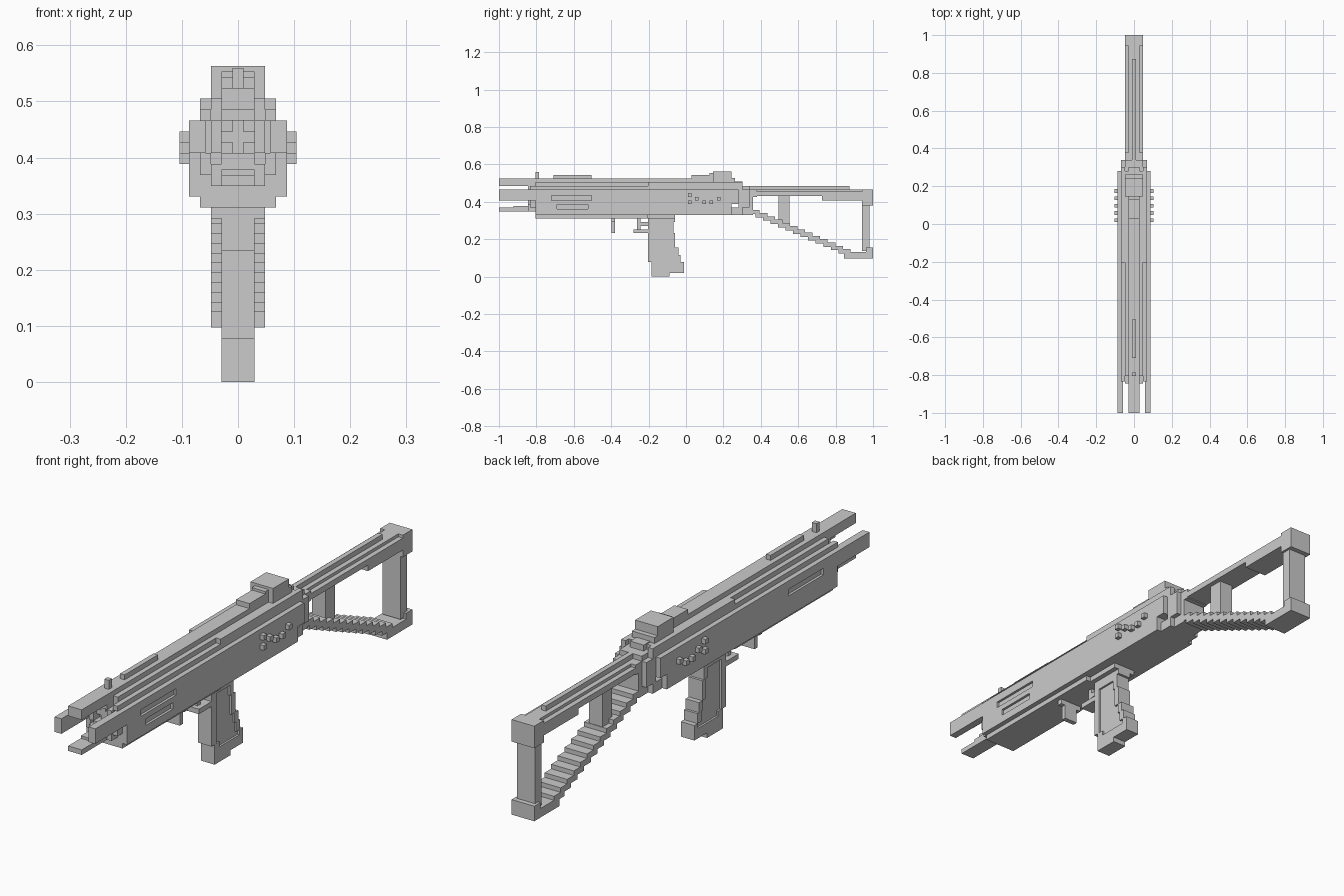
import bpy, bmesh

if "Cube" in bpy.data.objects:
    bpy.data.objects.remove(bpy.data.objects["Cube"])

V = 2 / 103  # size of one block; all coordinates below are in blocks


def part(name, boxes, mirror=False):
    """One object from boxes (x0, x1, y0, y1, z0, z1); y counts from the muzzle."""
    bm = bmesh.new()
    for x0, x1, y0, y1, z0, z1 in boxes:
        for s in ((1, -1) if mirror else (1,)):
            vs = bmesh.ops.create_cube(bm, size=1)["verts"]
            for v in vs:
                v.co = (s * ((x0 + x1) / 2 + v.co.x * (x1 - x0)) * V,
                        ((y0 + y1) / 2 + v.co.y * (y1 - y0)) * V - 1,
                        ((z0 + z1) / 2 + v.co.z * (z1 - z0)) * V)
    bmesh.ops.recalc_face_normals(bm, faces=bm.faces)
    me = bpy.data.meshes.new(name)
    bm.to_mesh(me)
    bm.free()
    ob = bpy.data.objects.new(name, me)
    bpy.context.collection.objects.link(ob)
    return ob


def mid(w, y0, y1, z0, z1):
    """Box centred on x with half width w."""
    return (-w, w, y0, y1, z0, z1)


# Receiver with two shallow slots in each side
body = part("receiver", [mid(4.5, 10, 64, 17, 24)])
slots = part("slot_cutter", [(4, 6, 14.5, 25.5, 21, 22.3),
                             (4, 6, 16, 24.5, 18.6, 19.9)], mirror=True)
slots.hide_render = True
slots.hide_viewport = True
mod = body.modifiers.new("slots", "BOOLEAN")
mod.operation = "DIFFERENCE"
mod.solver = "EXACT"
mod.object = slots

part("receiver_underside", [mid(3.5, 10, 41, 16, 17)])
part("receiver_rear", [mid(4.5, 64, 66, 20, 24), mid(3.5, 66, 69, 19, 24),
                       mid(2.5, 66, 70, 17, 22), mid(3.5, 64, 67, 17, 19)])

# Stepped upper cover, centre rail and shoulder strips
part("upper_cover", [mid(3.5, 10, 67, 24, 25), mid(2.5, 10, 66, 25, 26),
                     mid(2.5, 67, 69, 24, 25)])
part("top_rail", [mid(1.5, 0, 64, 25, 27)])
part("shoulder_strip", [(2.5, 3.5, 41, 67, 25, 26)], mirror=True)
part("rail_pad", [mid(0.5, 15, 25.5, 27, 28)])

# Sights
part("front_sight", [mid(0.5, 10, 11, 27, 28.8)])
part("rear_sight", [mid(1.5, 53, 59, 27, 28), mid(2.5, 59, 64, 26, 29),
                    mid(1.5, 58, 59, 28, 28.5), mid(2.5, 64, 65, 26, 27.2),
                    mid(1.5, 65, 67, 25, 26.2)])

# Muzzle prongs
part("side_prong", [(3, 4.5, 0, 10, 21, 24)], mirror=True)
part("lower_prong", [mid(1.5, 0, 10, 18, 19), mid(1.5, 4, 10, 19, 19.5),
                     mid(2.5, 8, 10, 18, 20)])

# Barrel: a blocky ring around a cross-shaped core
C = 22.5
part("barrel_ring", [mid(1.5, 8, 10, C + 1.5, C + 2.5), mid(1.5, 8, 10, C - 2.5, C - 1.5)])
part("barrel_ring_sides", [(1.5, 2.5, 8, 10, C - 1.5, C + 1.5),
                           (2.5, 3.5, 8.5, 10, C + 1.5, C + 2.5),
                           (2.5, 3.5, 8.5, 10, C - 3.5, C - 1.5)], mirror=True)
part("barrel_core", [mid(0.5, 9, 10, C - 1.5, C + 1.5), mid(1.5, 9, 10, C - 0.5, C + 0.5)])

# Side buttons
part("button", [(4.5, 5.35, y, y + 1, z, z + 1) for y, z in
                ((52, 22), (52, 20), (54, 21), (56, 20), (58, 20), (60, 21))], mirror=True)

# Shoulder stock
part("stock_top_bar", [mid(2.5, 66, 103, 22.2, 23.4), mid(1.5, 66, 103, 23.4, 24),
                       mid(0.5, 66, 96.5, 24, 25), mid(2.5, 89, 100, 21, 22.2),
                       mid(2.5, 69, 71, 22, 24)])
part("stock_end", [mid(2.5, 100, 103, 19.6, 24), mid(2, 100, 102, 7, 20),
                   mid(2.5, 101, 103, 5, 8), mid(2.5, 95, 101.5, 5, 6.8)])
part("stock_stair_strut", [mid(2.5, 68.5 + 2.08 * i, 71.8 + 2.08 * i, 17.2 - 0.9 * i, 18.4 - 0.9 * i)
                           for i in range(13)])
part("stock_brace", [mid(1.5, 77, 80, 14.5, 22.5)])

# Pistol grip: rows of (z0, z1, front, back) with a raised rim
rows = [(14, 16, 41, 48), (12, 14, 41, 48), (10, 12, 41, 48.5), (8, 10, 41, 48.5),
        (6, 8, 41, 49.5), (4, 6, 41, 50), (3, 4, 42, 51), (1, 3, 42, 51), (0, 1, 42, 47)]
grip = []
for z0, z1, a, b in rows:
    if z0 in (14, 0, 1):
        grip.append(mid(1.5, a, b, z0, z1))
    else:
        grip += [mid(1.5, a, a + 1.5, z0, z1), mid(1.5, b - 1.2, b, z0, z1),
                 mid(1.1, a + 1, b - 1, z0, z1)]
part("pistol_grip", grip)
part("grip_mount", [mid(2.5, 41, 48.5, 16, 17), mid(1.5, 41, 48.5, 15, 16)])

# Trigger, guard plate and small forward tab
part("trigger", [mid(0.5, 38, 39, 13, 16), mid(0.5, 39, 41, 14, 15)])
part("trigger_plate", [mid(1.5, 37, 41, 12, 13)])
part("forward_tab", [mid(1.5, 31, 32, 12, 15), mid(2.5, 31, 32, 15, 16)])
